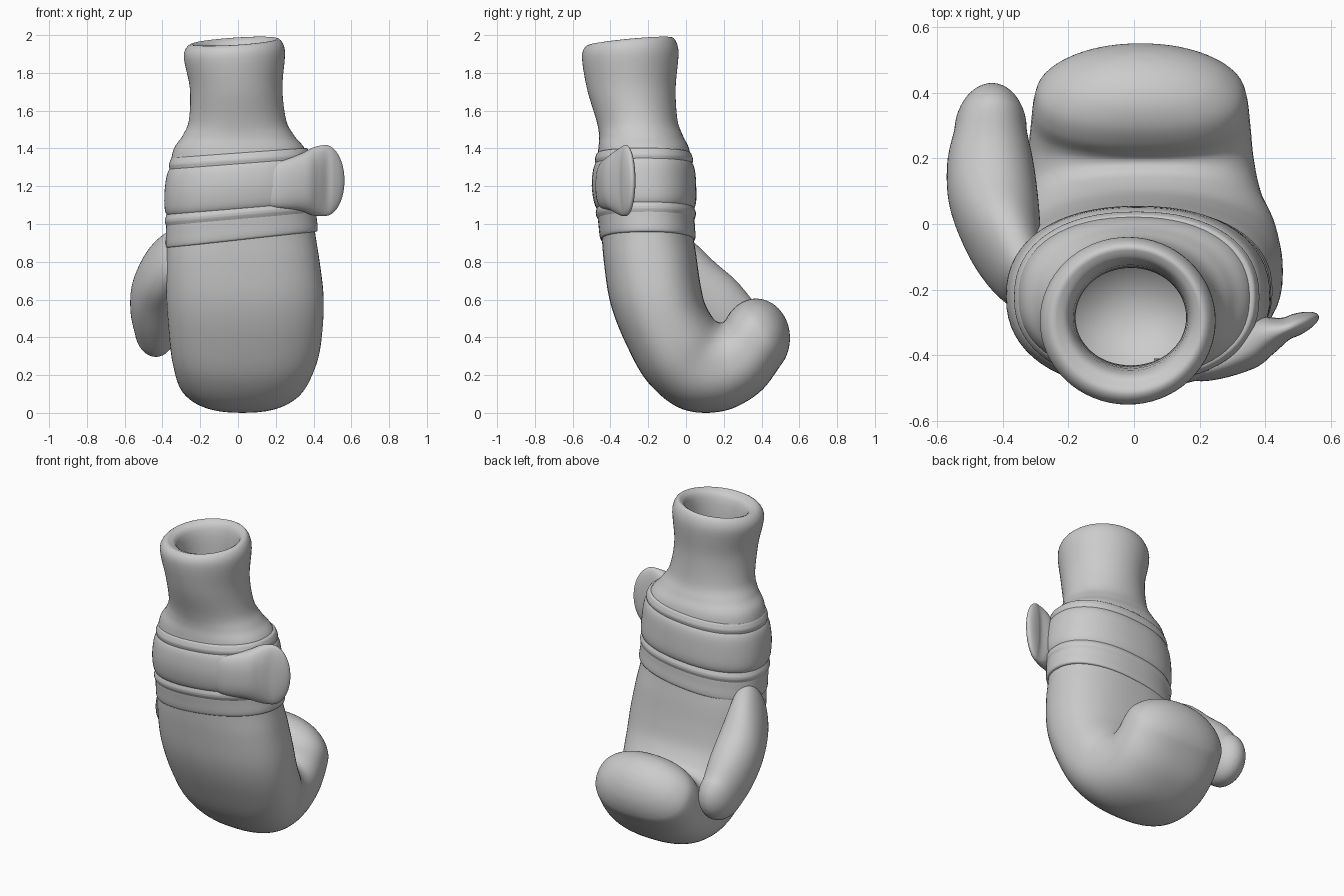
import bpy, bmesh, math
from mathutils import Vector

if "Cube" in bpy.data.objects:
    bpy.data.objects.remove(bpy.data.objects["Cube"])

SIDES = 64


def sec(x0, x1, yo, zo, yi, zi, e=2.4):
    """Section spanning x0..x1, and from outer (y,z) to inner (y,z)."""
    return [(x0 + x1) / 2, (yo + yi) / 2, (zo + zi) / 2, (x1 - x0) / 2, 0, 0,
            0, (yo - yi) / 2, (zo - zi) / 2, e]


def dome(rows, reach):
    """Round off the last section towards the reach vector."""
    last = rows[-1]
    for deg in (20, 40, 58, 74, 87):
        s, c = math.sin(math.radians(deg)), math.cos(math.radians(deg))
        rows.append([p + d * s for p, d in zip(last, reach)]
                    + [q * c for q in last[3:9]] + [last[9] + (2 - last[9]) * s])
    return rows


def catmull(rows, steps):
    out = []
    for i in range(len(rows) - 1):
        a, b, c, d = rows[max(i - 1, 0)], rows[i], rows[i + 1], rows[min(i + 2, len(rows) - 1)]
        for k in range(steps):
            t = k / steps
            out.append([0.5 * (2 * q + (r - p) * t + (2 * p - 5 * q + 4 * r - s) * t * t
                               + (3 * q - p - 3 * r + s) * t ** 3)
                        for p, q, r, s in zip(a, b, c, d)])
    return out + [rows[-1]]


def power(v, e):
    return math.copysign(abs(v) ** (2 / e), v)


def loft(name, rows, steps=6, closed=False, warp=None):
    """Skin smooth superellipse rings through the sections."""
    bm = bmesh.new()
    rings = []
    for r in catmull(rows, steps):
        c, u, v, e = Vector(r[0:3]), Vector(r[3:6]), Vector(r[6:9]), r[9]
        ring = []
        for k in range(SIDES):
            a = math.tau * k / SIDES
            p = c + u * power(math.cos(a), e) + v * power(math.sin(a), e)
            ring.append(bm.verts.new(warp(p) if warp else p))
        rings.append(ring)
    pairs = list(zip(rings, rings[1:]))
    if closed:
        pairs.append((rings[-1], rings[0]))
    for a, b in pairs:
        for k in range(SIDES):
            j = (k + 1) % SIDES
            bm.faces.new((a[k], a[j], b[j], b[k]))
    if not closed:
        for ring in (rings[0], rings[-1]):
            pole = bm.verts.new(sum((v.co for v in ring), Vector()) / SIDES)
            for k in range(SIDES):
                bm.faces.new((ring[k], ring[(k + 1) % SIDES], pole))
    bmesh.ops.recalc_face_normals(bm, faces=bm.faces)
    mesh = bpy.data.meshes.new(name)
    bm.to_mesh(mesh)
    bm.free()
    mesh.shade_smooth()
    ob = bpy.data.objects.new(name, mesh)
    bpy.context.collection.objects.link(ob)


# Wrist shape shared by the body and the bands: z, x range, y range
WRIST = [(0.86, -0.375, 0.422, -0.44, 0.047), (0.98, -0.37, 0.405, -0.45, 0.035),
         (1.20, -0.365, 0.385, -0.475, 0.03), (1.39, -0.345, 0.36, -0.465, 0.02)]


def wrist(z, off=0):
    for a, b in zip(WRIST, WRIST[1:]):
        if z <= b[0]:
            t = (z - a[0]) / (b[0] - a[0])
            x0, x1, y0, y1 = [p + (q - p) * t for p, q in zip(a[1:], b[1:])]
            return sec(x0 - off, x1 + off, y0 - off, z, y1 + off, z, 2.25)


# Glove body: hollow sleeve with rolled rim, wrist, palm and folded fingers
def rim_wave(p):
    if p.z > 1.7:
        p.z += 0.07 * p.x * (p.z - 1.7) / 0.3
    return p


sleeve = [
    sec(-0.19, 0.17, -0.43, 1.12, -0.13, 1.12, 2),
    sec(-0.18, 0.16, -0.44, 1.82, -0.13, 1.84, 2),
    sec(-0.235, 0.20, -0.50, 1.945, -0.08, 1.985, 2),
    sec(-0.287, 0.248, -0.55, 1.90, -0.04, 1.92, 2),
    sec(-0.255, 0.235, -0.525, 1.72, -0.055, 1.72, 2),
    sec(-0.26, 0.255, -0.475, 1.55, -0.045, 1.55, 2.05),
    sec(-0.295, 0.30, -0.46, 1.465, -0.015, 1.465, 2.15)]
palm = [
    sec(-0.38, 0.43, -0.435, 0.80, 0.055, 0.83),
    sec(-0.38, 0.452, -0.40, 0.58, 0.075, 0.69),
    sec(-0.37, 0.45, -0.32, 0.37, 0.10, 0.58),
    sec(-0.355, 0.43, -0.20, 0.16, 0.145, 0.50),
    sec(-0.335, 0.39, -0.02, 0.02, 0.175, 0.48),
    sec(-0.325, 0.365, 0.20, 0.01, 0.195, 0.48),
    sec(-0.315, 0.355, 0.385, 0.105, 0.21, 0.495),
    sec(-0.305, 0.345, 0.50, 0.25, 0.24, 0.54)]
body = sleeve + [wrist(z) for z in (1.38, 1.2, 0.98)] + dome(palm, (0, 0.125, 0.152))
loft("glove_body", body, warp=rim_wave)

# Thumb
thumb = [
    sec(-0.33, -0.29, -0.22, 0.93, -0.19, 0.96, 2.1),
    sec(-0.41, -0.26, -0.26, 0.77, -0.11, 0.97, 2.1),
    sec(-0.50, -0.28, -0.18, 0.64, 0.03, 0.91, 2.1),
    sec(-0.56, -0.29, -0.04, 0.52, 0.15, 0.80, 2.1),
    sec(-0.57, -0.305, 0.08, 0.41, 0.265, 0.70, 2.1),
    sec(-0.55, -0.325, 0.19, 0.322, 0.35, 0.60, 2.1)]
loft("thumb", dome(thumb, (0.005, 0.138, -0.088)))


# Bands wrapped around the wrist
def band(name, z0, z1, off, tilt, edge=0.02):
    def lean(p):
        p.z += tilt * p.x
        return p
    prof = [(z0, -0.025), (z0, off * 0.2), (z0 + edge, off * 0.9), ((z0 + z1) / 2, off),
            (z1 - edge, off * 0.9), (z1, off * 0.2), (z1, -0.025)]
    loft(name, [wrist(z, o) for z, o in prof], 4, True, lean)


band("cuff_hem", 0.915, 1.06, 0.012, 0.11)
band("lower_piping", 1.015, 1.09, 0.019, 0.09, 0.025)
band("wrist_strap", 1.075, 1.325, 0.024, 0.08, 0.04)
band("upper_piping", 1.305, 1.375, 0.015, 0.07, 0.025)

# Loose end of the strap, flaring off the right side: x, y, z, half height, half thickness
path = [(0.06, -0.43, 1.20, 0.09, 0.02), (0.20, -0.44, 1.205, 0.12, 0.04),
        (0.33, -0.385, 1.22, 0.15, 0.065), (0.40, -0.34, 1.225, 0.18, 0.06),
        (0.46, -0.32, 1.23, 0.188, 0.036)]
tab = []
for i, (x, y, z, h, t) in enumerate(path):
    a, b = path[max(i - 1, 0)], path[min(i + 1, len(path) - 1)]
    d = Vector((b[0] - a[0], b[1] - a[1], 0)).normalized()
    tab.append([x, y, z, -d.y * t, d.x * t, 0, 0, 0, h, 2.3])
loft("strap_tab", dome(tab, (0.103, 0.04, 0)))
